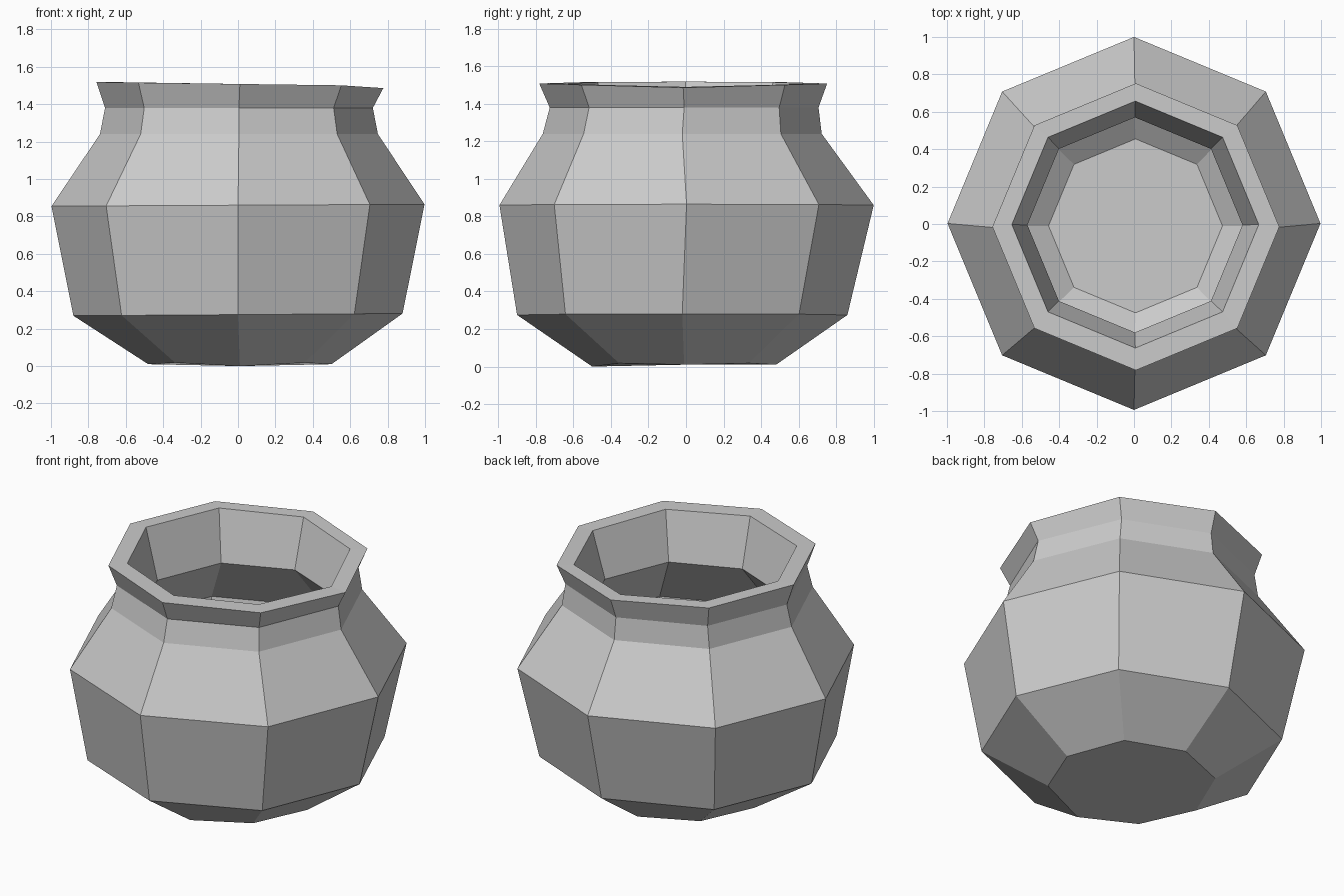
import bpy
import bmesh
from math import cos, sin, tau

cube = bpy.data.objects.get("Cube")
if cube:
    bpy.data.objects.remove(cube)

SIDES = 8

# One grey clay colour
clay = bpy.data.materials.new("grey clay")
clay.use_nodes = True
colour = (0.6, 0.6, 0.6, 1)
clay.diffuse_color = colour
clay.node_tree.nodes["Principled BSDF"].inputs["Base Color"].default_value = colour

# Rings from underside, up the outside, over the lip and down the inside:
# radius, height, centre x, centre y, tilt along x
profile = [
    (0.49, 0.01, 0.01, -0.01, 0.0),    # base
    (0.88, 0.275, 0.0, -0.02, 0.006),  # lower shoulder
    (0.997, 0.86, 0.0, 0.003, 0.005),  # belly
    (0.743, 1.24, 0.005, -0.02, 0.0),  # neck bottom
    (0.716, 1.38, 0.005, -0.01, 0.0),  # neck top
    (0.767, 1.508, 0.01, -0.015, -0.01),  # lip, outer edge
    (0.66, 1.508, 0.007, -0.003, -0.01),  # lip, inner edge
    (0.575, 1.2, 0.005, -0.005, 0.0),  # inner neck
    (0.885, 0.84, 0.0, 0.0, 0.0),      # inner belly
    (0.79, 0.33, 0.0, -0.01, 0.0),     # inner lower shoulder
    (0.465, 0.11, 0.008, -0.01, 0.0),  # inner floor
]


def ring(bm, radius, height, cx, cy, tilt):
    """Add one loop of corners, with a corner on each axis."""
    verts = []
    for i in range(SIDES):
        a = tau * i / SIDES
        verts.append(bm.verts.new((cx + radius * cos(a), cy + radius * sin(a),
                                   height + tilt * cos(a))))
    return verts


# Pot: walls between neighbouring rings, closed by the underside and inner floor
bm = bmesh.new()
rings = [ring(bm, *row) for row in profile]
for low, high in zip(rings, rings[1:]):
    for i in range(SIDES):
        j = (i + 1) % SIDES
        bm.faces.new((low[i], low[j], high[j], high[i]))
bm.faces.new(rings[0][::-1])
bm.faces.new(rings[-1])

# Hand-made dips: the lip is lowest on the left, the base slightly uneven
rings[5][0].co.z -= 0.012
rings[6][0].co.z -= 0.008
for i in (1, 3, 5, 7):
    rings[0][i].co.z += 0.008
rings[0][6].co.z -= 0.01

bmesh.ops.recalc_face_normals(bm, faces=bm.faces)
mesh = bpy.data.meshes.new("pot")
bm.to_mesh(mesh)
bm.free()
mesh.materials.append(clay)
pot = bpy.data.objects.new("pot", mesh)
bpy.context.collection.objects.link(pot)
